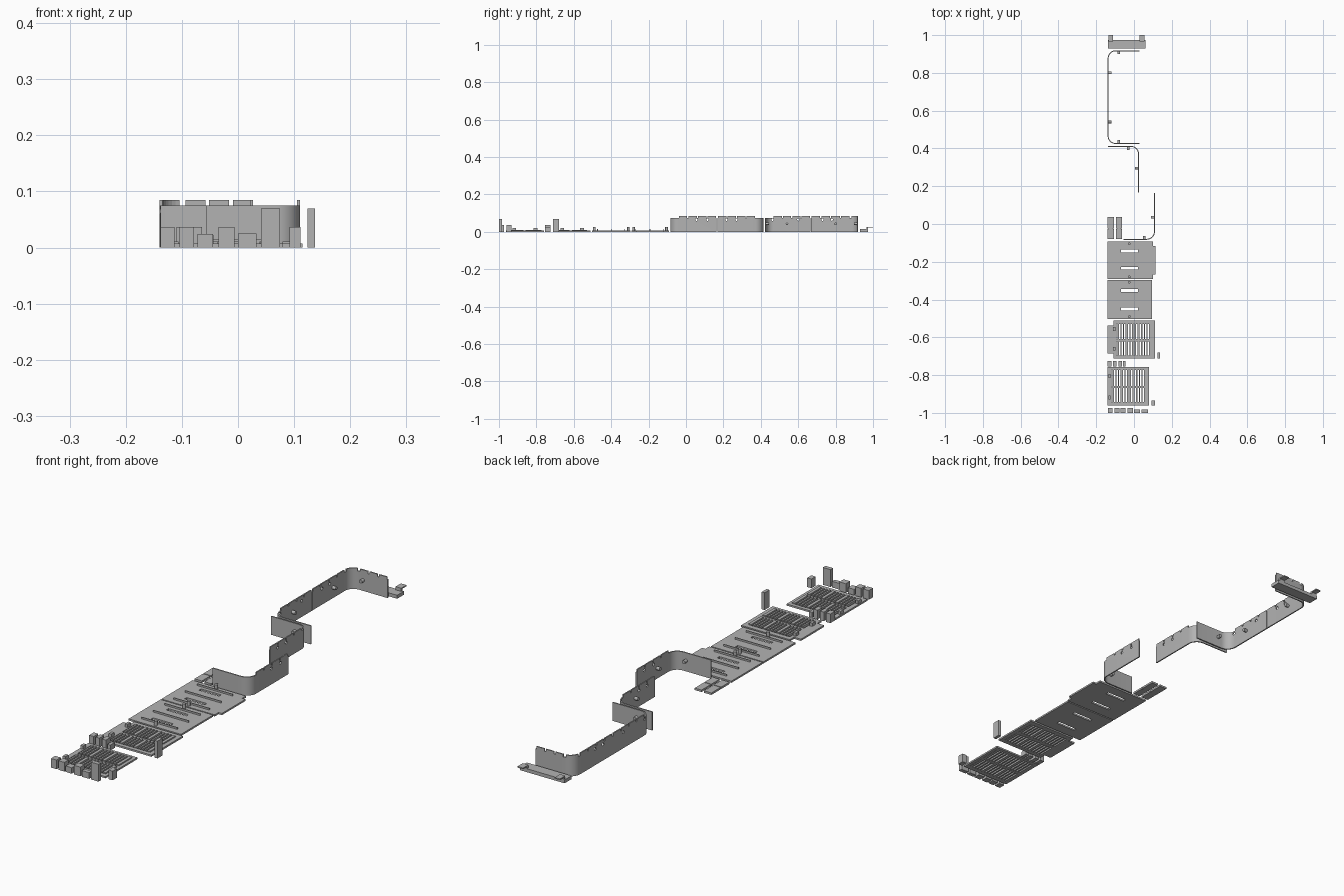
import bpy, bmesh, math
from mathutils import Vector, Matrix

if "Cube" in bpy.data.objects:
    bpy.data.objects.remove(bpy.data.objects["Cube"], do_unlink=True)

grey = bpy.data.materials.new("plain grey")
grey.use_nodes = True
grey.diffuse_color = (0.45, 0.45, 0.45, 1)
grey.node_tree.nodes["Principled BSDF"].inputs["Base Color"].default_value = (0.45, 0.45, 0.45, 1)


def finish(name, bm):
    me = bpy.data.meshes.new(name)
    bm.to_mesh(me)
    bm.free()
    me.materials.append(grey)
    ob = bpy.data.objects.new(name, me)
    bpy.context.collection.objects.link(ob)
    return ob


def add_box(bm, x0, x1, y0, y1, z0, z1):
    size = Matrix.Diagonal((x1 - x0, y1 - y0, z1 - z0, 1))
    mid = Matrix.Translation(((x0 + x1) / 2, (y0 + y1) / 2, (z0 + z1) / 2))
    bmesh.ops.create_cube(bm, size=1, matrix=mid @ size)


def add_rod(bm, centre, axis, radius, length):
    turn = Vector((0, 0, 1)).rotation_difference(Vector(axis)).to_matrix().to_4x4()
    bmesh.ops.create_cone(bm, cap_ends=True, segments=16, radius1=radius, radius2=radius,
                          depth=length, matrix=Matrix.Translation(centre) @ turn)


def boxes(name, items):
    bm = bmesh.new()
    for item in items:
        add_box(bm, *item)
    return finish(name, bm)


# Walls: a short leg, a rounded corner and a long side
WALL, TOP, THICK, RADIUS = 0.075, 0.085, 0.005, 0.04


def ribbon(name, runs, z0, z1):
    bm = bmesh.new()
    for pts in runs:
        cols = [[bm.verts.new((p[0], p[1], z)) for z in (z0, z1)] for p in pts]
        for a, b in zip(cols, cols[1:]):
            bm.faces.new((a[0], b[0], b[1], a[1]))
    ob = finish(name, bm)
    mod = ob.modifiers.new("thickness", "SOLIDIFY")
    mod.thickness, mod.offset = THICK, 0
    return ob


def apply_modifiers(ob):
    me = bpy.data.meshes.new_from_object(ob.evaluated_get(bpy.context.evaluated_depsgraph_get()))
    ob.modifiers.clear()
    ob.data = me


def wall(name, corner, leg_x, side_y, bosses, holes, leg_tabs):
    cx, cy = corner
    sx = 1 if leg_x > cx else -1
    sy = 1 if side_y > cy else -1
    arc = []
    for i in range(9):
        a = math.pi / 2 * i / 8
        arc.append((cx + sx * RADIUS * (1 - math.sin(a)), cy + sy * RADIUS * (1 - math.cos(a))))
    ob = ribbon(name, [[(leg_x, cy)] + arc + [(cx, side_y)]], 0, WALL)

    # Round holes near the top of the side
    bm = bmesh.new()
    for y in holes:
        add_rod(bm, (cx, y, 0.065), (1, 0, 0), 0.006, 0.04)
    cutter = finish(name + "_cutter", bm)
    cutter.hide_render = True
    cut = ob.modifiers.new("holes", "BOOLEAN")
    cut.operation, cut.solver, cut.object = "DIFFERENCE", "EXACT", cutter
    bpy.context.view_layer.update()
    apply_modifiers(ob)
    bpy.data.objects.remove(cutter, do_unlink=True)

    # Raised tabs along the top edge, with narrow notches between
    runs = []
    start, span = cy + sy * RADIUS, side_y - cy - sy * RADIUS
    for i in range(4):
        runs.append([(cx, start + span * (i + k) / 4) for k in (0.05, 0.93)])
    if leg_tabs:
        runs.append(arc[1:-1])
        start, span = cx + sx * RADIUS, leg_x - cx - sx * RADIUS
        for i in range(3):
            runs.append([(start + span * (i + k) / 3, cy) for k in (0.08, 0.92)])
    ribbon(name + "_tabs", runs, WALL, TOP)

    # Bosses on the inner face
    bm = bmesh.new()
    for kind, at in bosses:
        if kind == "side":
            add_rod(bm, (cx + sx * 0.009, at, 0.043), (1, 0, 0), 0.007, 0.018)
        else:
            add_rod(bm, (at, cy + sy * 0.009, 0.043), (0, 1, 0), 0.007, 0.018)
    finish(name + "_bosses", bm)
    bpy.context.view_layer.objects.active = ob
    ob.select_set(True)
    bpy.ops.object.shade_smooth_by_angle(angle=math.radians(30))
    ob.select_set(False)


wall("back_wall", (-0.137, 0.917), 0.03, 0.668, [("side", 0.8), ("leg", -0.08)], (0.73, 0.78), True)
wall("rear_middle_wall", (-0.137, 0.426), 0.03, 0.666, [("side", 0.54), ("leg", -0.08)], (0.462, 0.6), False)
wall("middle_wall", (0.024, 0.411), -0.138, 0.168, [("side", 0.295), ("leg", -0.03)], (0.217, 0.27), False)
wall("front_wall", (0.108, -0.081), -0.056, 0.164, [("side", 0.035), ("leg", 0.055)], (0.056, 0.115), False)

# Bracket at the back with two stepped lugs
bracket = [(-0.138, 0.062, 0.93, 0.974, 0, 0.014)]
for x0, x1 in ((-0.135, -0.112), (0.03, 0.055)):
    bracket += [(x0, x1, 0.966, 0.974, 0.012, 0.027), (x0, x1, 0.966, 1.0, 0.022, 0.027)]
boxes("bracket", bracket)

# Two flat strips beside the front wall
for name, x0, x1 in (("outer_strip", -0.139, -0.106), ("inner_strip", -0.095, -0.064)):
    boxes(name, [(x0, x1, -0.08, -0.027, 0, 0.008), (x0, x1, -0.023, 0.036, 0, 0.008),
                 (x0 + 0.004, x1 - 0.004, -0.027, -0.023, 0, 0.006)])

PLATE = 0.007


# Floor panels with two long slots, three ribs and two bosses
def slotted_panel(name, y0, y1, x1, slots, ribs):
    x0, sx0, sx1, half = -0.139, -0.07, 0.02, 0.007
    parts, low = [], y0
    for s in slots:
        parts += [(x0, x1, low, s - half, 0, PLATE), (x0, sx0, s - half, s + half, 0, PLATE),
                  (sx1, x1, s - half, s + half, 0, PLATE)]
        low = s + half
    parts.append((x0, x1, low, y1, 0, PLATE))
    parts += [(-0.1, 0.06, r - 0.002, r + 0.002, PLATE, 0.014) for r in ribs]
    boxes(name, parts)
    bm = bmesh.new()
    for y in (y0 + 0.012, y1 - 0.012):
        add_rod(bm, (-0.025, y, 0.016), (0, 0, 1), 0.007, 0.02)
    finish(name + "_bosses", bm)


slotted_panel("rear_floor_panel", -0.292, -0.092, 0.1, (-0.235, -0.143), (-0.268, -0.193, -0.119))
slotted_panel("front_floor_panel", -0.502, -0.297, 0.096, (-0.45, -0.352), (-0.473, -0.4, -0.327))
boxes("rear_floor_edge", [(0.1, 0.115, -0.267, -0.117, 0, PLATE)])


# Vent panels with two rows of slits in three groups
def vent_panel(name, x0, x1, y0, y1, gx0, gx1, rows):
    parts, low = [], y0
    group = (gx1 - gx0) / 3
    pitch = group / 4.5
    for r0, r1 in rows:
        parts += [(x0, x1, low, r0, 0, PLATE), (x0, gx0, r0, r1, 0, PLATE), (gx1, x1, r0, r1, 0, PLATE)]
        for g in range(3):
            for i in range(4):
                wide = 0.9 if i == 3 else 0.5
                bx = gx0 + g * group + (i + 0.5) * pitch
                parts.append((bx, bx + wide * pitch, r0, r1, 0, 0.011))
        low = r1
    parts.append((x0, x1, low, y1, 0, PLATE))
    boxes(name, parts)


vent_panel("rear_vent_panel", -0.108, 0.11, -0.712, -0.51, -0.093, 0.093, ((-0.695, -0.622), (-0.609, -0.53)))
vent_panel("front_vent_panel", -0.139, 0.08, -0.962, -0.758, -0.12, 0.067, ((-0.943, -0.868), (-0.857, -0.773)))
boxes("rear_vent_edge", [(-0.139, -0.108, -0.685, -0.537, 0, PLATE)])
boxes("vent_pegs", [(x - 0.006, x + 0.006, y - 0.01, y + 0.01, 0, 0.02)
                    for x, y in ((-0.13, -0.805), (-0.13, -0.918), (-0.104, -0.556), (-0.104, -0.661))])

# Loose blocks: front row, middle row and two side posts
for i, (x0, x1, z) in enumerate(((-0.138, -0.113, 0.037), (-0.104, -0.078, 0.037), (-0.072, -0.045, 0.024),
                                 (-0.035, -0.006, 0.037), (0, 0.033, 0.025), (0.041, 0.075, 0.07))):
    depth = 0.017 if i > 3 else 0.027
    boxes("front_block_%d" % (i + 1), [(x0, x1, -1.0, -1.0 + depth, 0, z)])
for i, (x0, x1) in enumerate(((-0.139, -0.119), (-0.11, -0.093), (-0.082, -0.064), (-0.058, -0.044))):
    boxes("middle_block_%d" % (i + 1), [(x0, x1, -0.754, -0.725, 0, 0.037 if i < 3 else 0.022)])
boxes("short_post", [(0.092, 0.111, -0.961, -0.934, 0, 0.037)])
boxes("tall_post", [(0.124, 0.137, -0.711, -0.68, 0, 0.07)])
